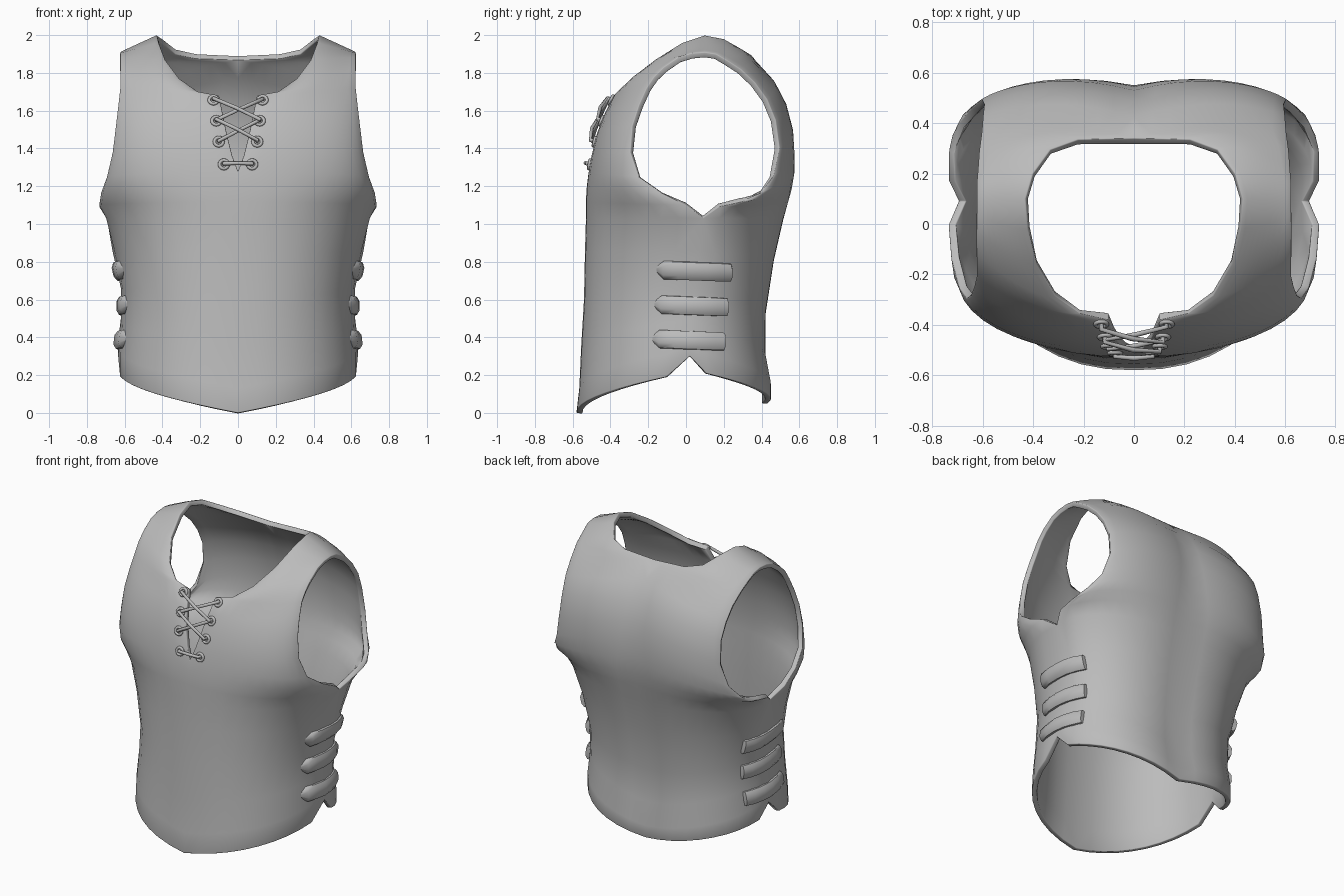
import bpy, bmesh, math
from mathutils import Vector

if "Cube" in bpy.data.objects:
    bpy.data.objects.remove(bpy.data.objects["Cube"])

grey = bpy.data.materials.new("plain_grey")
grey.use_nodes = True
colour = (0.5, 0.5, 0.5, 1)
grey.diffuse_color = colour
grey.node_tree.nodes["Principled BSDF"].inputs["Base Color"].default_value = colour

# Centre edge (front line, slit, neckline) and side edge (seam, armhole)
FRONT_CENTRE = [(0, -.58, 0), (0, -.565, .13), (0, -.555, .35), (0, -.54, .6), (0, -.535, .85),
                (0, -.53, 1.02), (0, -.53, 1.12), (0, -.525, 1.2), (0, -.515, 1.28),
                (.03, -.5, 1.36), (.06, -.47, 1.48), (.08, -.43, 1.58), (.1, -.38, 1.68),
                (.21, -.355, 1.7), (.31, -.285, 1.77), (.385, -.16, 1.87), (.42, -.02, 1.96), (.43, .1, 2)]
BACK_CENTRE = [(0, .435, .05), (0, .435, .13), (0, .405, .28), (0, .405, .5), (0, .45, .8),
               (0, .5, 1.02), (0, .525, 1.12), (0, .54, 1.2), (0, .55, 1.3),
               (0, .545, 1.42), (0, .53, 1.54), (0, .49, 1.67), (0, .425, 1.79),
               (0, .34, 1.89), (.22, .335, 1.9), (.33, .295, 1.925), (.4, .2, 1.98), (.43, .1, 2)]
SEAM = [(.635, .02, .3), (.635, .02, .38), (.62, .03, .5), (.62, .05, .66), (.665, .07, .86), (.695, .09, 1.035)]
FRONT_ARM = [(.735, 0, 1.1), (.725, -.13, 1.165), (.695, -.25, 1.25), (.665, -.295, 1.38),
             (.648, -.285, 1.52), (.635, -.25, 1.63), (.625, -.21, 1.72), (.625, -.17, 1.78),
             (.625, -.12, 1.83), (.625, -.04, 1.885), (.625, .03, 1.905), (.625, .1, 1.91)]
BACK_ARM = [(.735, .17, 1.09), (.735, .29, 1.115), (.7, .395, 1.165), (.645, .46, 1.25),
            (.605, .495, 1.4), (.595, .475, 1.55), (.6, .43, 1.66), (.605, .365, 1.75),
            (.615, .29, 1.82), (.62, .22, 1.865), (.625, .16, 1.9), (.625, .1, 1.91)]
COLUMNS = [j / 9 * .88 for j in range(10)] + [1]
HEM_NOTCH = {0: 1, 1: .6, 2: .2}


def bezier(a, b, c, d, u):
    v = 1 - u
    return a * v**3 + b * (3 * u * v * v) + c * (3 * u * u * v) + d * u**3


def panel_row(i, c, s, bulge):
    """One row of a panel, curved from the centre edge round to the side edge."""
    c, s = Vector(c), Vector(s)
    d = s - c
    k = min(1, max(0, (i - 7) / 8))
    pull = .6 - .27 * k
    lean = -.08 if i == 5 else .33 * k
    fade = bulge * min(1, (17 - i) / 5)
    p1 = c + Vector((d.x * pull, fade, d.z / 3))
    p2 = s - Vector((d.x * lean, d.y * pull - fade * k, d.z / 3))
    row = []
    for u in COLUMNS:
        p = bezier(c, p1, p2, s, u)
        if i in HEM_NOTCH:
            notch = .72 * u if u < .89 else 1
            p.z = c.z + d.z * (u + HEM_NOTCH[i] * (notch - u))
        row.append(p)
    return row


def finish(ob, angle=40):
    bpy.ops.object.select_all(action="DESELECT")
    ob.select_set(True)
    bpy.context.view_layer.objects.active = ob
    bpy.ops.object.convert(target="MESH")
    bpy.ops.object.shade_smooth_by_angle(angle=math.radians(angle))
    return ob


def mesh_object(name, bm):
    me = bpy.data.meshes.new(name)
    bm.to_mesh(me)
    bm.free()
    me.materials.append(grey)
    ob = bpy.data.objects.new(name, me)
    bpy.context.collection.objects.link(ob)
    return ob


def add_grid(bm, rows):
    vs = [[bm.verts.new(p) for p in r] for r in rows]
    for r, q in zip(vs, vs[1:]):
        for j in range(len(r) - 1):
            bm.faces.new((r[j], r[j + 1], q[j + 1], q[j]))


# Vest shell: left half, mirrored and thickened inwards
bm = bmesh.new()
for centre, arm, bulge in ((FRONT_CENTRE, FRONT_ARM, -.01), (BACK_CENTRE, BACK_ARM, .08)):
    add_grid(bm, [panel_row(i, c, s, bulge) for i, (c, s) in enumerate(zip(centre, SEAM + arm))])
bmesh.ops.remove_doubles(bm, verts=bm.verts, dist=.001)
bmesh.ops.recalc_face_normals(bm, faces=bm.faces)
front_face = min(bm.faces, key=lambda f: f.calc_center_median().y)
if front_face.normal.y > 0:
    bmesh.ops.reverse_faces(bm, faces=bm.faces)
vest = mesh_object("vest_shell", bm)
mirror = vest.modifiers.new("mirror", "MIRROR")
mirror.merge_threshold = .002
solid = vest.modifiers.new("thickness", "SOLIDIFY")
solid.thickness, solid.offset = .032, -1
bevel = vest.modifiers.new("rim", "BEVEL")
bevel.width, bevel.segments, bevel.limit_method = .01, 2, "ANGLE"
bevel.angle_limit = math.radians(50)
finish(vest, 60)
bpy.context.view_layer.update()


def on_vest(origin, direction):
    _, p, n, _ = vest.ray_cast(Vector(origin), Vector(direction))
    return p, n


# Side straps: raised bands with a pointed front end, following the side
def strap(name, side, z, y0, y1):
    bm = bmesh.new()
    rows = []
    for t, h in ((0, .004), (.14, .05), (.32, .05), (.5, .05), (.68, .05), (.84, .05), (.97, .048), (1, .046)):
        y, zc = y0 + (y1 - y0) * t, z - .016 * t
        end = t in (0, 1)
        row = []
        for f, lift in ((-1, -.01), (-.94, .012), (-.45, .026), (.45, .026), (.94, .012), (1, -.01)):
            p, n = on_vest((side * 2, y, zc + f * h), (-side, 0, 0))
            row.append(p + n * (-.01 if end else lift))
        rows.append(row)
    add_grid(bm, rows)
    if side < 0:
        bmesh.ops.reverse_faces(bm, faces=bm.faces)
    finish(mesh_object(name, bm), 45)


for side, label in ((1, "left"), (-1, "right")):
    for level, z, y0, y1 in (("upper", .759, -.175, .245), ("middle", .575, -.185, .225), ("lower", .393, -.195, .21)):
        strap(f"{label}_{level}_strap", side, z, y0, y1)

# Eyelets either side of the slit
EYELETS = [(.13, 1.655), (.115, 1.545), (.102, 1.435), (.075, 1.315)]
spots = {}
for side, label in ((1, "left"), (-1, "right")):
    for i, (x, z) in enumerate(EYELETS):
        p, n = on_vest((side * x, -2, z), (0, 1, 0))
        spots[side, i] = p + n * .008
        bpy.ops.mesh.primitive_torus_add(
            major_radius=.023, minor_radius=.009, major_segments=16, minor_segments=8,
            location=p + n * .004, rotation=n.to_track_quat("Z", "Y").to_euler())
        ring = bpy.context.object
        ring.name = f"{label}_eyelet_{i + 1}"
        ring.data.materials.append(grey)
        finish(ring, 60)


# Laces: rounded cords crossing the slit
def lace(name, a, b, lift):
    cu = bpy.data.curves.new(name, "CURVE")
    cu.dimensions = "3D"
    cu.bevel_depth, cu.bevel_resolution = .0105, 2
    cu.use_fill_caps = True
    out = Vector((0, -lift, lift * .4))
    points = [a + Vector((0, .02, 0)), a + out * .6, a.lerp(b, .5) + out, b + out * .6, b + Vector((0, .02, 0))]
    sp = cu.splines.new("POLY")
    sp.points.add(len(points) - 1)
    for q, p in zip(sp.points, points):
        q.co = (*p, 1)
    cu.materials.append(grey)
    ob = bpy.data.objects.new(name, cu)
    bpy.context.collection.objects.link(ob)
    finish(ob, 60)


for i in range(2):
    lace(f"lace_cross_{i + 1}_under", spots[1, i], spots[-1, i + 1], .012)
    lace(f"lace_cross_{i + 1}_over", spots[-1, i], spots[1, i + 1], .028)
lace("lace_bottom_bar", spots[1, 3], spots[-1, 3], .016)
